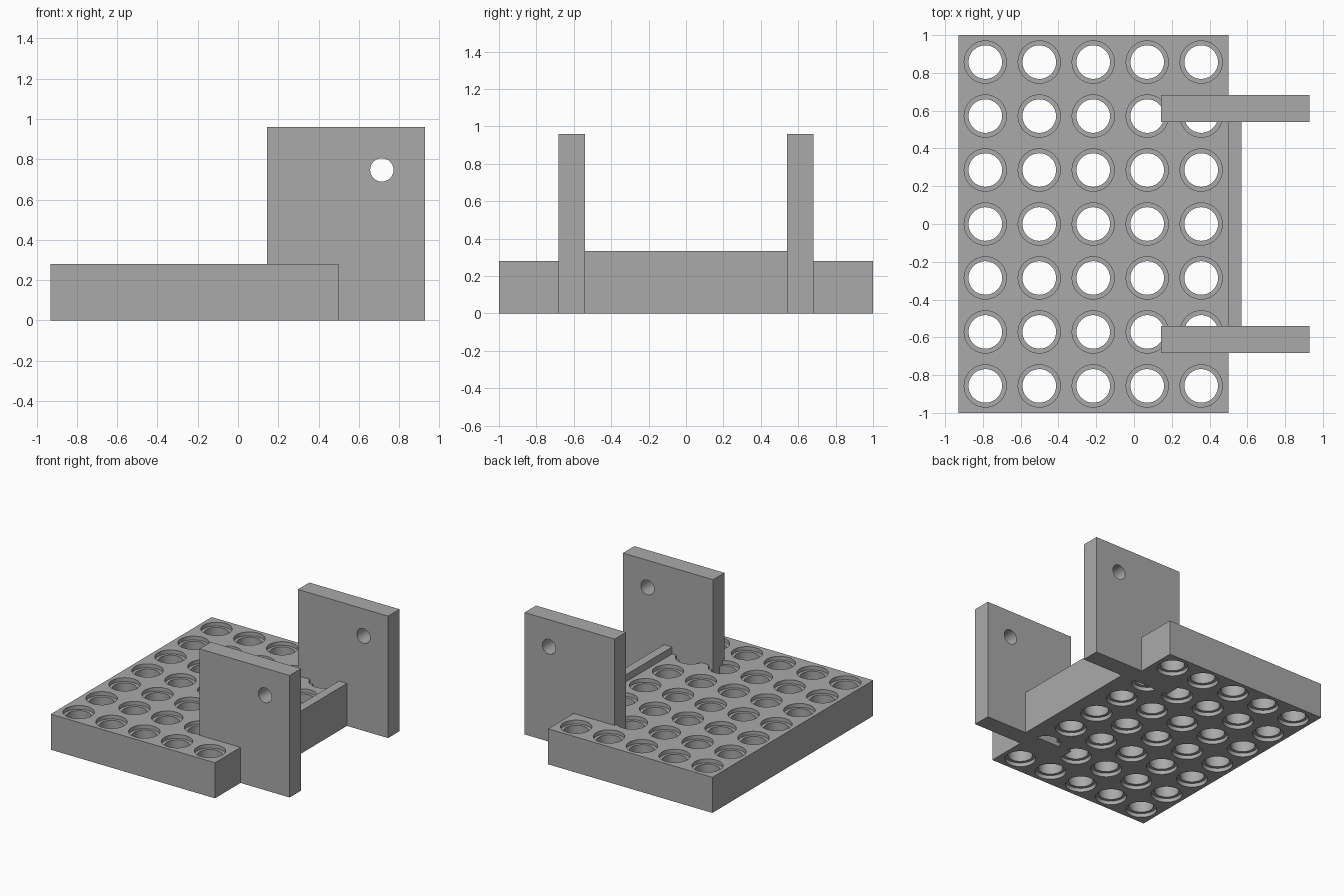
import bpy
import bmesh
from mathutils import Matrix, Vector

cube = bpy.data.objects.get("Cube")
if cube:
    bpy.data.objects.remove(cube, do_unlink=True)

GREY = (0.4, 0.4, 0.4, 1.0)
mat = bpy.data.materials.new("plain grey")
mat.use_nodes = True
mat.diffuse_color = GREY
mat.node_tree.nodes["Principled BSDF"].inputs["Base Color"].default_value = GREY

PITCH = 2 / 7        # hole spacing
BASE_H = PITCH * 0.98
WALL_Y = 0.612       # centre of each side wall


def make_object(name, bm):
    mesh = bpy.data.meshes.new(name)
    bmesh.ops.recalc_face_normals(bm, faces=bm.faces)
    bm.to_mesh(mesh)
    bm.free()
    mesh.materials.append(mat)
    obj = bpy.data.objects.new(name, mesh)
    bpy.context.collection.objects.link(obj)
    return obj


def box(name, lo, hi):
    lo, hi = Vector(lo), Vector(hi)
    bm = bmesh.new()
    bmesh.ops.create_cube(bm, size=1, matrix=Matrix.Translation((lo + hi) / 2)
                          @ Matrix.Diagonal((*(hi - lo), 1)))
    return make_object(name, bm)


def add_spool(bm, x, y, profile, sides=40):
    """Capped solid of revolution about a vertical axis."""
    rings = []
    for r, z in profile:
        ring = bmesh.ops.create_circle(bm, segments=sides, radius=r,
                                       matrix=Matrix.Translation((x, y, z)))
        rings.append(ring["verts"])
    for a, b in zip(rings, rings[1:]):
        for i in range(sides):
            j = (i + 1) % sides
            bm.faces.new((a[i], a[j], b[j], b[i]))
    bm.faces.new(rings[0])
    bm.faces.new(rings[-1])


def cut(obj, cutter):
    cutter.hide_render = True
    mod = obj.modifiers.new("holes", "BOOLEAN")
    mod.operation = "DIFFERENCE"
    mod.solver = "EXACT"
    mod.object = cutter
    bpy.context.view_layer.objects.active = obj
    bpy.ops.object.modifier_apply(modifier=mod.name)
    bpy.data.objects.remove(cutter, do_unlink=True)


def smooth(obj):
    bpy.ops.object.select_all(action="DESELECT")
    obj.select_set(True)
    bpy.context.view_layer.objects.active = obj
    bpy.ops.object.shade_smooth_by_angle(angle=0.6)


# Base block with a grid of holes, recessed at both ends
base = box("base_block", (-0.93, -1, 0), (0.5, 1, BASE_H))
bm = bmesh.new()
WIDE, NARROW, DEPTH, OVER = 0.112, 0.089, 0.03, 0.05
spool = [(WIDE, -OVER), (WIDE, DEPTH), (NARROW, DEPTH),
         (NARROW, BASE_H - DEPTH), (WIDE, BASE_H - DEPTH), (WIDE, BASE_H + OVER)]
for col in range(5):
    for row in range(7):
        add_spool(bm, -0.93 + (col + 0.5) * PITCH, (row - 3) * PITCH, spool)
cut(base, make_object("hole_cutter", bm))
smooth(base)

# Upright side walls, each with a pivot hole
for name, side in (("front_wall", -1), ("back_wall", 1)):
    y = side * WALL_Y
    wall = box(name, (0.143, y - 0.071, 0), (0.928, y + 0.071, 0.96))
    bm = bmesh.new()
    bmesh.ops.create_cone(bm, cap_ends=True, segments=32, radius1=0.058, radius2=0.058,
                          depth=0.4, matrix=Matrix.Translation((0.714, y, 0.747))
                          @ Matrix.Rotation(1.5707963, 4, "X"))
    cut(wall, make_object("pivot_cutter", bm))
    smooth(wall)

# Cross bar between the walls
box("cross_bar", (0.5, -WALL_Y + 0.071, 0), (0.57, WALL_Y - 0.071, 0.335))
